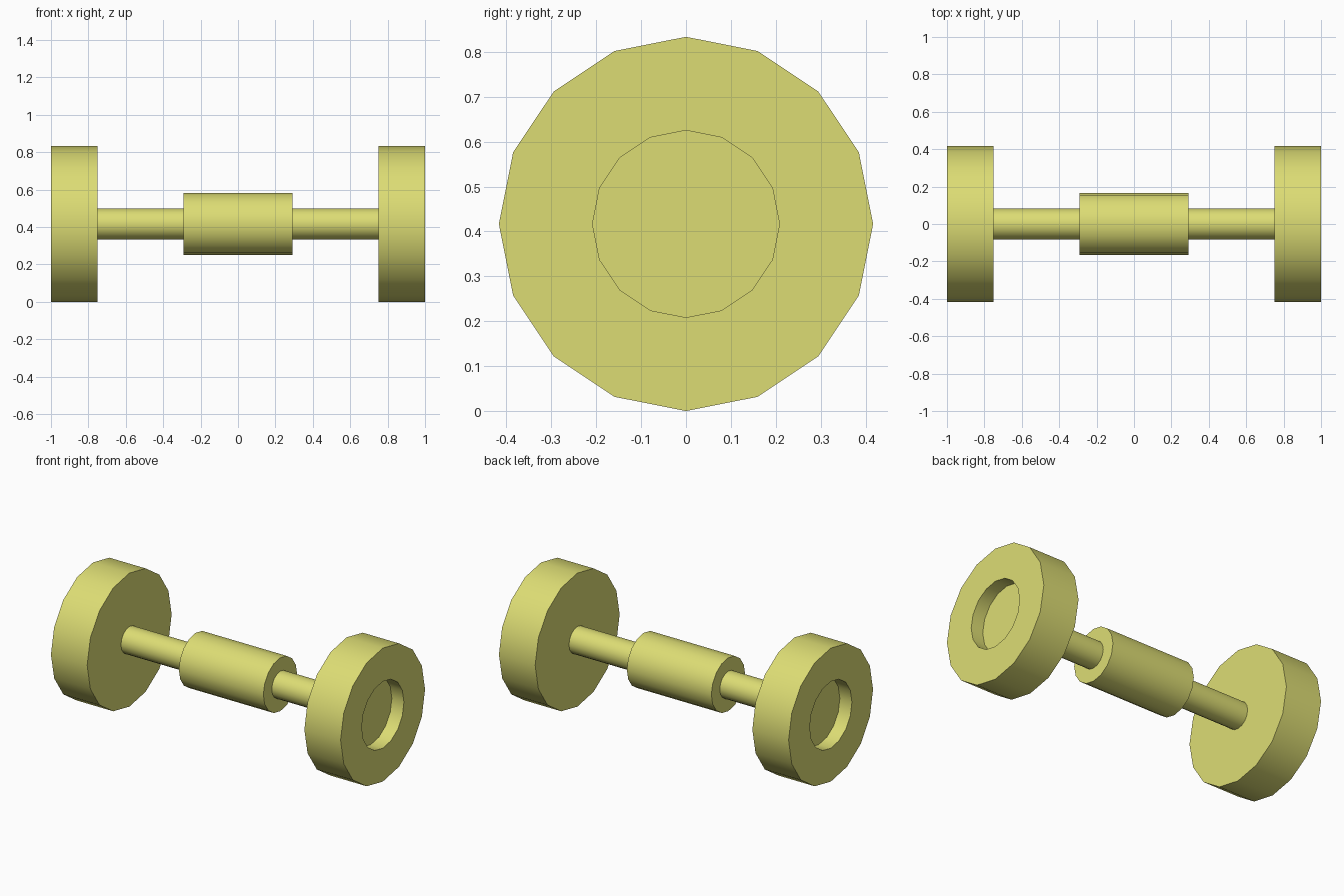
import bpy, bmesh, math
from mathutils import Vector

if "Cube" in bpy.data.objects:
    bpy.data.objects.remove(bpy.data.objects["Cube"], do_unlink=True)

U = 1 / 12        # design unit: every size is a multiple of it
SIDES = 16
AXIS_Z = 5 * U    # height of the bar's centre line

yellow = bpy.data.materials.new("dull_yellow")
yellow.use_nodes = True
colour = (0.72, 0.72, 0.175, 1)
yellow.diffuse_color = colour
yellow.node_tree.nodes["Principled BSDF"].inputs["Base Color"].default_value = colour


def turned(name, profile):
    """Revolve (x, radius) points about the bar's axis and cap both ends."""
    bm = bmesh.new()
    rings = []
    for x, r in profile:
        angles = [2 * math.pi * i / SIDES for i in range(SIDES)]
        rings.append([bm.verts.new(Vector((x, r * math.cos(a), r * math.sin(a))) * U)
                      for a in angles])
    for a, b in zip(rings, rings[1:]):
        for i in range(SIDES):
            j = (i + 1) % SIDES
            bm.faces.new((a[i], a[j], b[j], b[i]))
    bm.faces.new(rings[0])
    bm.faces.new(rings[-1])
    bmesh.ops.recalc_face_normals(bm, faces=bm.faces)
    mesh = bpy.data.meshes.new(name)
    bm.to_mesh(mesh)
    bm.free()
    mesh.materials.append(yellow)
    obj = bpy.data.objects.new(name, mesh)
    obj.location.z = AXIS_Z
    bpy.context.collection.objects.link(obj)
    bpy.ops.object.select_all(action='DESELECT')
    obj.select_set(True)
    bpy.context.view_layer.objects.active = obj
    bpy.ops.object.shade_smooth_by_angle(angle=math.radians(30))
    return obj


# Thin bar and thicker grip
turned("bar", [(-9.5, 1), (9.5, 1)])
turned("grip", [(-3.5, 2), (3.5, 2)])

# Weights with a round recess in the outer face
for side, s in (("left", 1), ("right", -1)):
    turned(side + "_weight",
           [(9 * s, 5), (12 * s, 5), (12 * s, 2.5), (11 * s, 2.5)])
